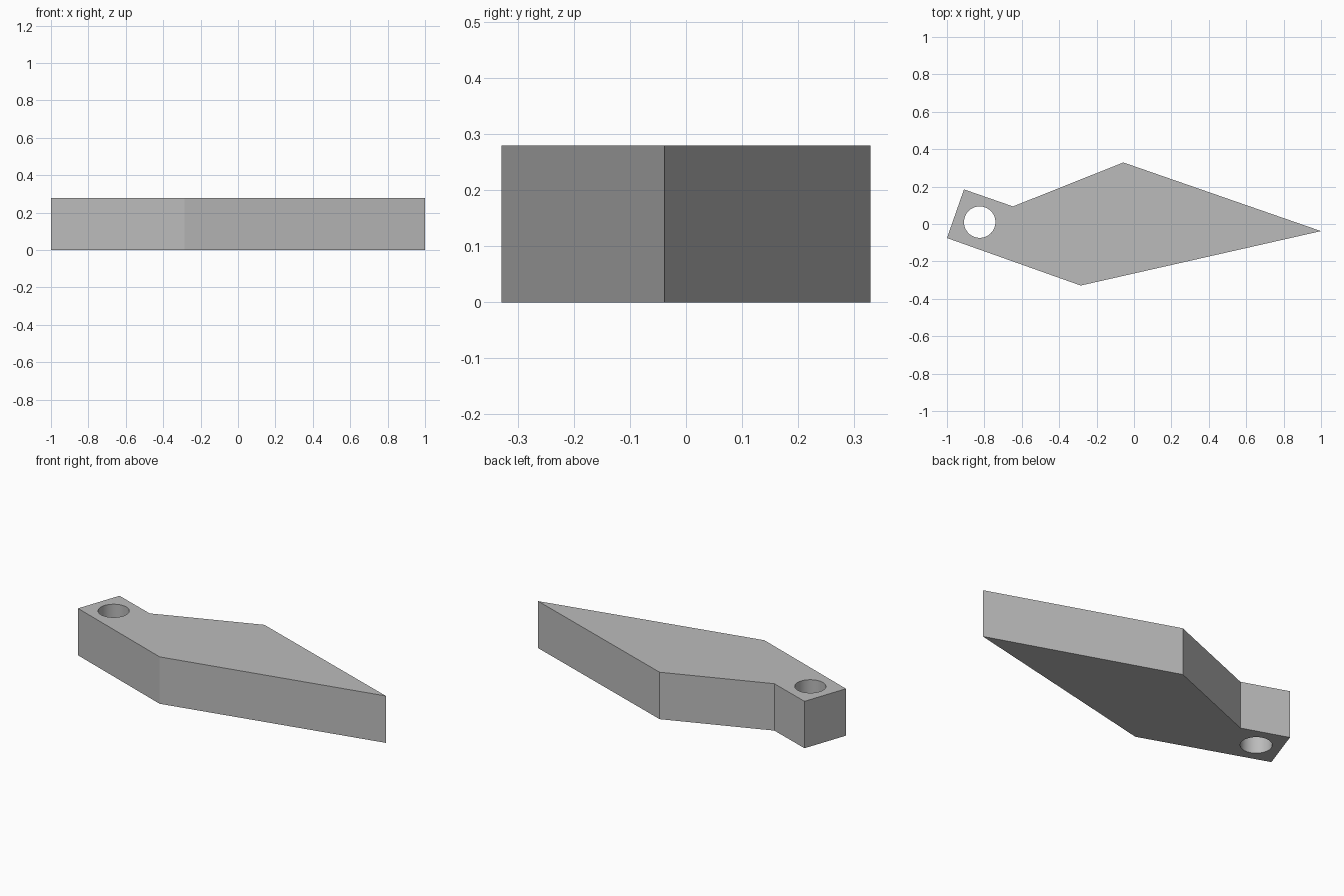
import bpy
import bmesh
from math import cos, sin, tau, radians

if "Cube" in bpy.data.objects:
    bpy.data.objects.remove(bpy.data.objects["Cube"], do_unlink=True)

THICKNESS = 0.279
OUTLINE = [(-1, -0.075), (-0.285, -0.329), (1, -0.038),
           (-0.057, 0.329), (-0.647, 0.094), (-0.909, 0.185)]
HOLE_X, HOLE_Y, HOLE_RADIUS, HOLE_SIDES = -0.825, 0.01, 0.084, 64


def add_loop(bm, points):
    """Closed loop of edges on the ground plane."""
    verts = [bm.verts.new((x, y, 0)) for x, y in points]
    return [bm.edges.new((a, b)) for a, b in zip(verts, verts[1:] + verts[:1])]


# Flat plate: outline with a round hole
angles = [tau * i / HOLE_SIDES for i in range(HOLE_SIDES)]
hole = [(HOLE_X + HOLE_RADIUS * cos(a), HOLE_Y + HOLE_RADIUS * sin(a)) for a in angles]
bm = bmesh.new()
edges = add_loop(bm, OUTLINE) + add_loop(bm, hole)
bmesh.ops.triangle_fill(bm, use_beauty=True, edges=edges, normal=(0, 0, 1))
for face in bm.faces:
    face.normal_update()
    if face.normal.z < 0:
        face.normal_flip()
mesh = bpy.data.meshes.new("pointer_plate")
bm.to_mesh(mesh)
bm.free()
plate = bpy.data.objects.new("pointer_plate", mesh)
bpy.context.collection.objects.link(plate)

# Thickness
solid = plate.modifiers.new("thickness", "SOLIDIFY")
solid.thickness = THICKNESS
solid.offset = 1

# Plain grey material
grey = bpy.data.materials.new("plain_grey")
grey.use_nodes = True
colour = (0.5, 0.5, 0.5, 1)
grey.diffuse_color = colour
grey.node_tree.nodes["Principled BSDF"].inputs["Base Color"].default_value = colour
mesh.materials.append(grey)

# Smooth hole wall, sharp corners elsewhere
bpy.ops.object.select_all(action="DESELECT")
plate.select_set(True)
bpy.context.view_layer.objects.active = plate
bpy.ops.object.convert(target="MESH")
bpy.ops.object.shade_smooth_by_angle(angle=radians(20))
